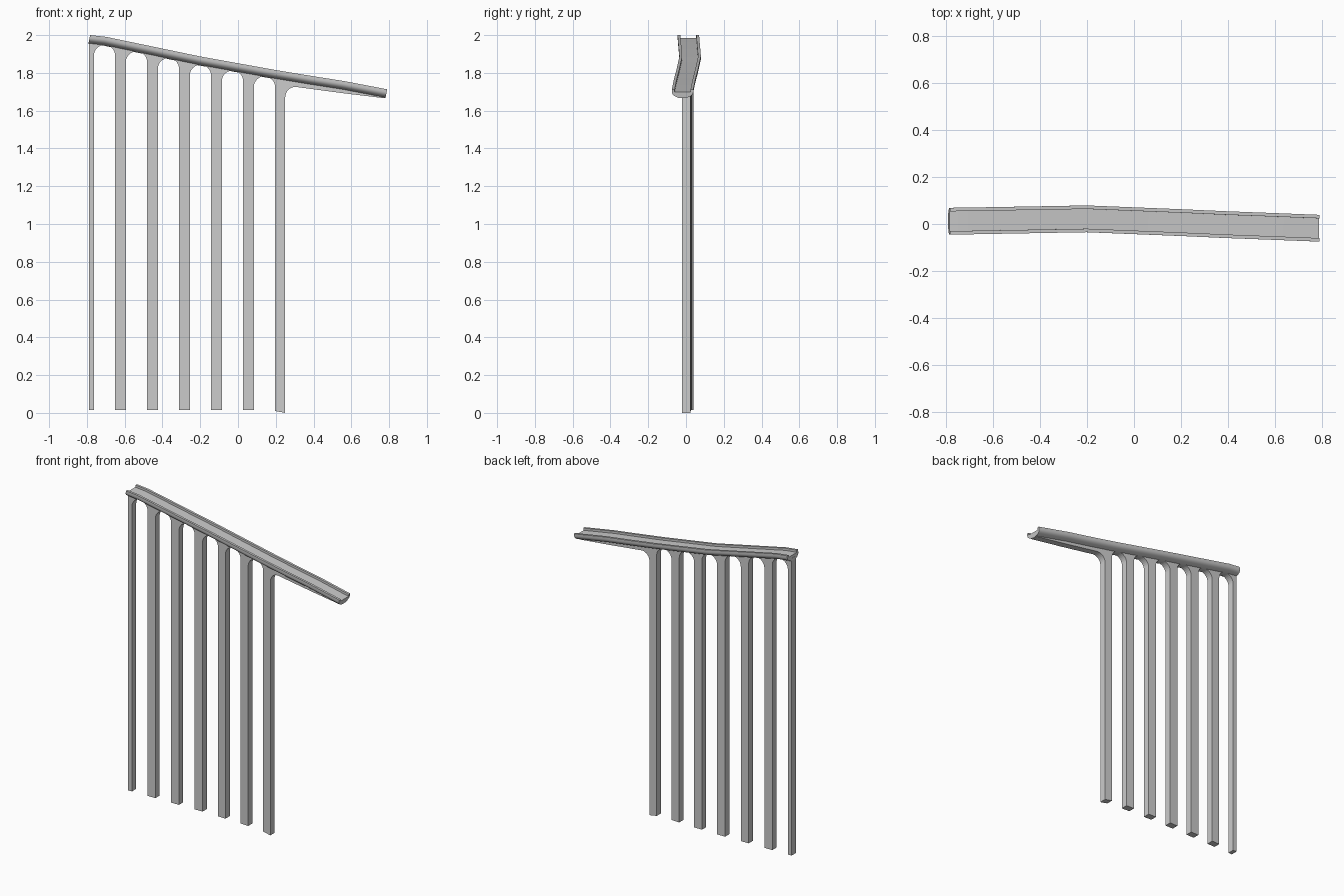
import bpy, bmesh, math

if "Cube" in bpy.data.objects:
    bpy.data.objects.remove(bpy.data.objects["Cube"])

# Course of the channel: x, y centre, rim height
PATH = [(-0.783, 0.012, 2.0), (-0.7, 0.013, 1.991), (-0.2, 0.022, 1.887), (0.2, 0.006, 1.815),
        (0.4, -0.003, 1.782), (0.56, -0.009, 1.757), (0.79, -0.018, 1.713)]
HALF_W, RIM, FLOOR, DEPTH = 0.057, 0.015, -0.014, 0.047
WALL = 0.022          # half depth of piers and arches


def course(x):
    """y centre and rim height at x"""
    x = min(max(x, PATH[0][0]), PATH[-1][0])
    for a, b in zip(PATH, PATH[1:]):
        if x <= b[0]:
            t = (x - a[0]) / (b[0] - a[0])
            return a[1] + t * (b[1] - a[1]), a[2] + t * (b[2] - a[2])


def loft(name, rings):
    """Join closed rings of equal length into a capped solid"""
    bm = bmesh.new()
    loops = [[bm.verts.new(p) for p in ring] for ring in rings]
    n = len(loops[0])
    for a, b in zip(loops, loops[1:]):
        for i in range(n):
            j = (i + 1) % n
            bm.faces.new((a[i], a[j], b[j], b[i]))
    bm.faces.new(loops[0][::-1])
    bm.faces.new(loops[-1])
    bmesh.ops.recalc_face_normals(bm, faces=bm.faces)
    me = bpy.data.meshes.new(name)
    bm.to_mesh(me)
    bm.free()
    ob = bpy.data.objects.new(name, me)
    bpy.context.collection.objects.link(ob)
    return ob


def wall(name, columns):
    """Thin wall following the course, from (x, bottom, top) columns"""
    rings = []
    for x, lo, hi in columns:
        y = course(x)[0] - 0.003
        rings.append([(x, y - WALL, lo), (x, y + WALL, lo), (x, y + WALL, hi), (x, y - WALL, hi)])
    return loft(name, rings)


def top(x):
    return course(x)[1] - 0.03


# Water channel: rimmed flat floor above a rounded underside
section = [(-HALF_W, 0), (-HALF_W + RIM, 0), (-HALF_W + RIM, FLOOR),
           (HALF_W - RIM, FLOOR), (HALF_W - RIM, 0), (HALF_W, 0)]
for i in range(13):
    a = math.pi * i / 12
    section.append((HALF_W * math.cos(a), FLOOR - (DEPTH + FLOOR) * math.sin(a)))
channel = loft("channel", [[(x + 0.2 * dz, y + dy, z + dz) for dy, dz in section] for x, y, z in PATH])
bpy.context.view_layer.objects.active = channel
channel.select_set(True)
bpy.ops.object.shade_smooth_by_angle(angle=math.radians(30))

# Piers
piers = [(-0.79, -0.763)] + [(-0.651 + 0.1695 * i, -0.594 + 0.1695 * i) for i in range(5)] + [(0.196, 0.25)]
for i, (x0, x1) in enumerate(piers):
    lo0, lo1 = (0.01, 0.0) if i == 6 else (0.015, 0.015)
    wall(f"pier_{i + 1}", [(x0, lo0, top(x0)), (x1, lo1, top(x1))])

# Round arches between the piers
for i, (a, b) in enumerate(zip(piers, piers[1:])):
    c, r = (a[1] + b[0]) / 2, (b[0] - a[1]) / 2
    crown = course(c)[1] - 0.044
    cols = []
    for k in range(17):
        t = math.pi * k / 16
        x = c - r * math.cos(t)
        cols.append((x, crown - r + r * math.sin(t), top(x)))
    wall(f"arch_{i + 1}", cols)

# Half arch after the last pier, tapering into the channel underside
cols = []
for k in range(9):
    t = math.pi / 2 * k / 8
    x = 0.25 + 0.055 * (1 - math.cos(t))
    cols.append((x, 1.67 + 0.056 * math.sin(t), top(x)))
cols += [(0.56, 1.692, top(0.56)), (0.775, 1.666, top(0.775))]
wall("end_bracket", cols)
